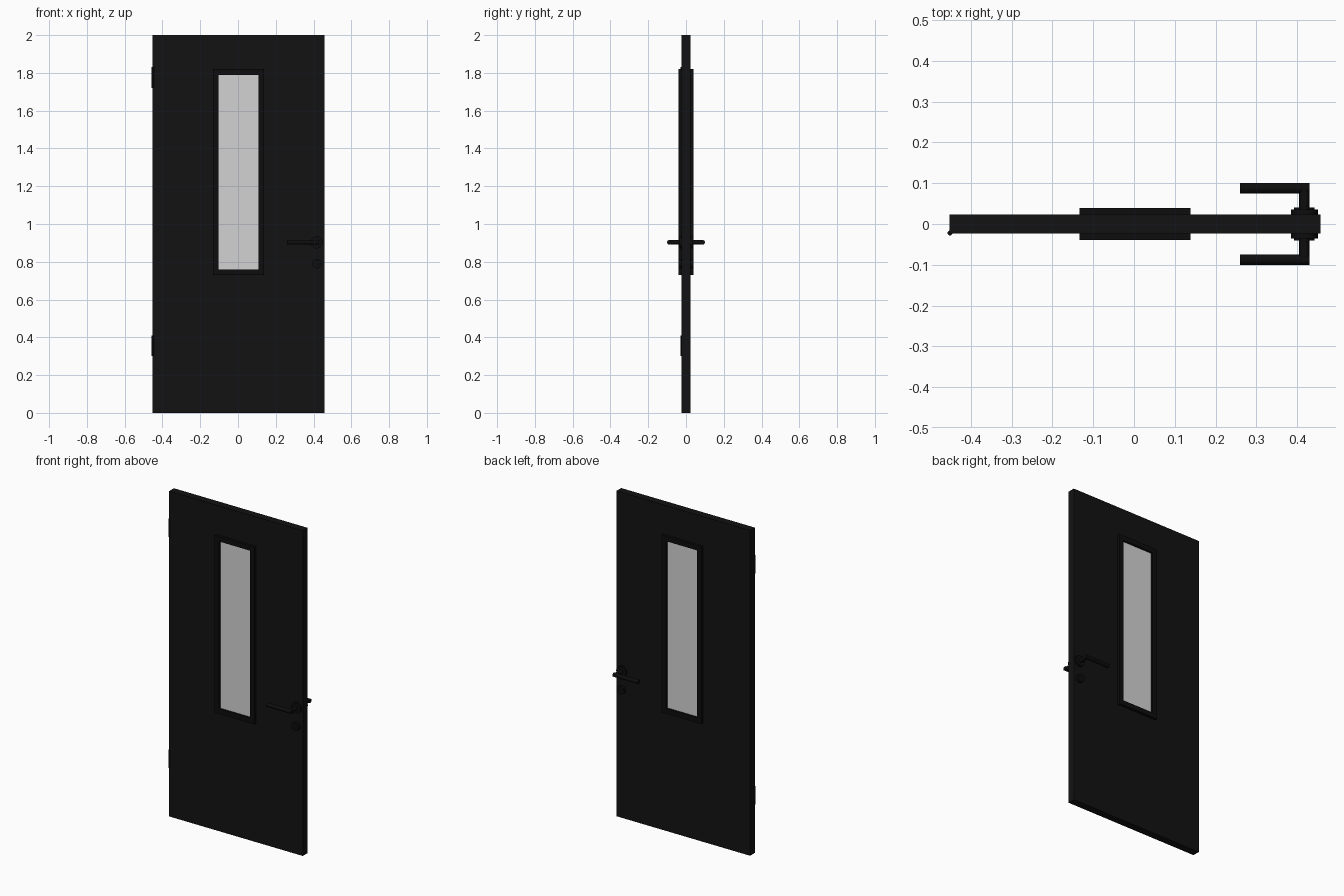
import bpy
import bmesh
import math
from mathutils import Matrix, Vector

default = bpy.data.objects.get("Cube")
if default:
    bpy.data.objects.remove(default, do_unlink=True)


def material(name, value):
    mat = bpy.data.materials.new(name)
    mat.use_nodes = True
    colour = (value, value, value, 1)
    mat.diffuse_color = colour
    mat.node_tree.nodes["Principled BSDF"].inputs["Base Color"].default_value = colour
    return mat


black = material("black paint", 0.006)
hardware = material("black metal", 0.004)
pane = material("pale glass", 0.65)


def finish(name, bm, mat, smooth=False):
    mesh = bpy.data.meshes.new(name)
    bmesh.ops.recalc_face_normals(bm, faces=bm.faces)
    bm.to_mesh(mesh)
    bm.free()
    mesh.materials.append(mat)
    obj = bpy.data.objects.new(name, mesh)
    bpy.context.collection.objects.link(obj)
    if smooth:
        bpy.ops.object.select_all(action="DESELECT")
        obj.select_set(True)
        bpy.context.view_layer.objects.active = obj
        bpy.ops.object.shade_smooth_by_angle(angle=math.radians(40))
    return obj


def corners(bm, rect, y):
    x0, x1, z0, z1 = rect
    return [bm.verts.new((x, y, z)) for x, z in ((x0, z0), (x1, z0), (x1, z1), (x0, z1))]


def holed_panel(name, outer, inner, half, mat):
    """Rectangular slab with a rectangular opening."""
    bm = bmesh.new()
    loops = [corners(bm, r, y) for r, y in
             ((outer, -half), (inner, -half), (inner, half), (outer, half))]
    for a, b in zip(loops, loops[1:] + loops[:1]):
        for i in range(4):
            j = (i + 1) % 4
            bm.faces.new((a[i], a[j], b[j], b[i]))
    return finish(name, bm, mat)


def slab(name, rect, half, mat):
    bm = bmesh.new()
    front, back = corners(bm, rect, -half), corners(bm, rect, half)
    bm.faces.new(front)
    bm.faces.new(back)
    for i in range(4):
        j = (i + 1) % 4
        bm.faces.new((front[i], front[j], back[j], back[i]))
    return finish(name, bm, mat)


def rod(name, start, end, radius, mat):
    """Capped cylinder between two points."""
    a, b = Vector(start), Vector(end)
    turn = (b - a).to_track_quat("Z", "Y").to_matrix().to_4x4()
    bm = bmesh.new()
    bmesh.ops.create_cone(bm, cap_ends=True, segments=24, radius1=radius, radius2=radius,
                          depth=(b - a).length,
                          matrix=Matrix.Translation((a + b) / 2) @ turn)
    return finish(name, bm, mat, smooth=True)


# Door leaf, window frame and glass
frame_outer = (-0.133, 0.138, 0.73, 1.82)
opening = (-0.103, 0.108, 0.76, 1.79)
holed_panel("door_leaf", (-0.452, 0.457, 0, 2), opening, 0.023, black)
holed_panel("window_frame", frame_outer, opening, 0.039, hardware)
slab("window_glass", opening, 0.025, pane)

# Hinges on the front edge
for name, z in (("lower_hinge", 0.3), ("upper_hinge", 1.72)):
    rod(name, (-0.451, -0.022, z), (-0.451, -0.022, z + 0.11), 0.006, hardware)

# Lever handle and lock cover on both sides
grip_x, grip_z, lock_z = 0.4175, 0.903, 0.79
for side, s in (("front", -1), ("back", 1)):
    rod(side + "_handle_rose", (grip_x, 0, grip_z), (grip_x, s * 0.035, grip_z), 0.033, hardware)
    rod(side + "_lock_cover", (grip_x, 0, lock_z), (grip_x, s * 0.041, lock_z), 0.025, hardware)
    rod(side + "_handle_neck", (grip_x, 0, grip_z), (grip_x, s * 0.0875, grip_z), 0.0125, hardware)
    rod(side + "_handle_lever", (0.26, s * 0.0875, grip_z), (0.43, s * 0.0875, grip_z), 0.0125, hardware)
